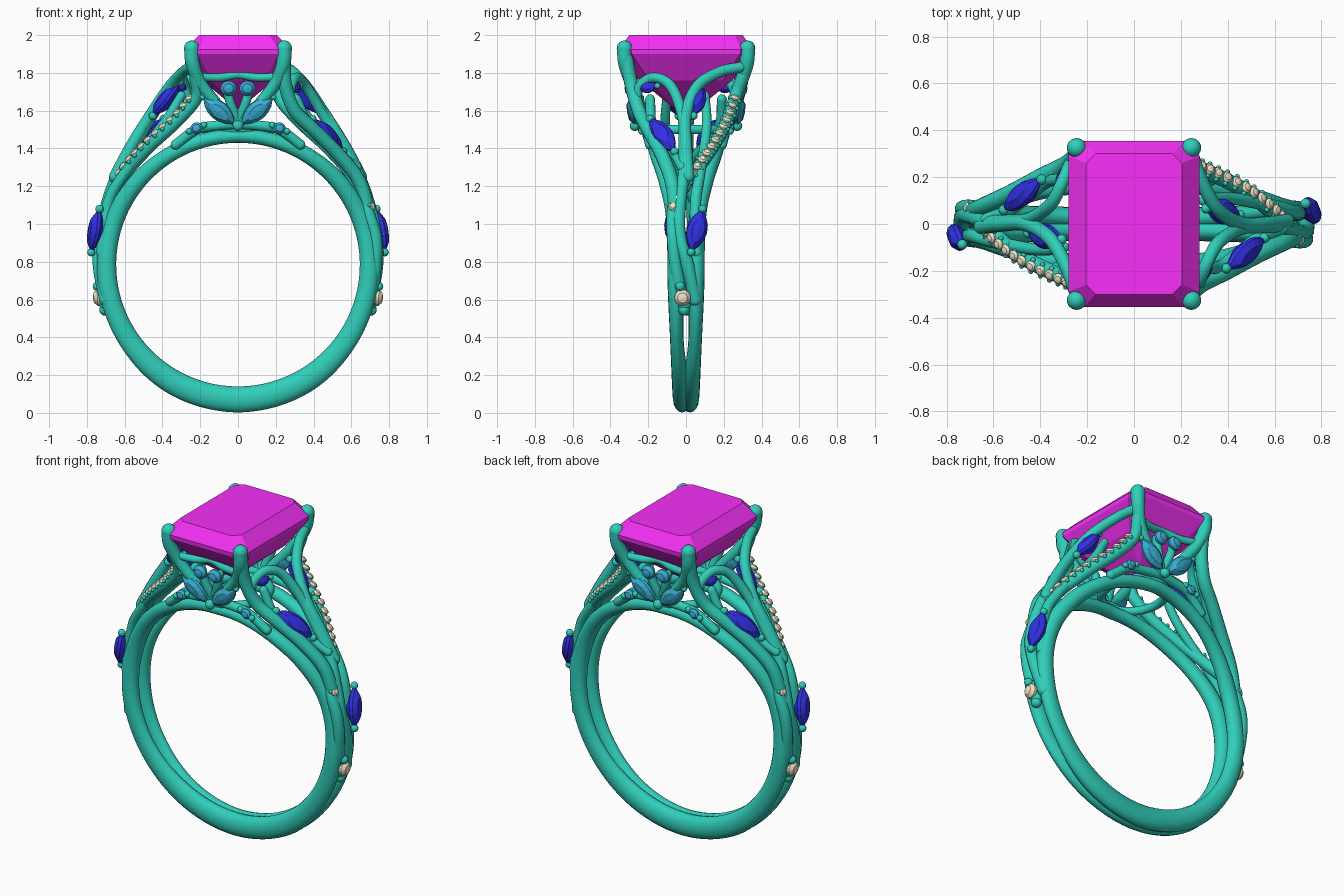
import bpy, bmesh, math
from mathutils import Vector, Matrix

if "Cube" in bpy.data.objects:
    bpy.data.objects.remove(bpy.data.objects["Cube"])

def material(name, rgb):
    m = bpy.data.materials.new(name)
    m.diffuse_color = (*rgb, 1)
    m.use_nodes = True
    m.node_tree.nodes["Principled BSDF"].inputs["Base Color"].default_value = m.diffuse_color
    return m

METAL = material("teal metal", (0.03, 0.62, 0.49))
PINK = material("magenta stone", (0.93, 0.03, 0.93))
BLUE = material("deep blue", (0.03, 0.03, 0.78))
SKY = material("light blue", (0.04, 0.42, 0.66))
CREAM = material("cream", (0.9, 0.78, 0.58))
HALF_TURN = Matrix.Rotation(math.pi, 4, 'Z')
CENTRE = Vector((0, 0, 0.785))

def finish(name, bm, mat, smooth=True, twin=True):
    """Make an object, plus its half-turn partner on the opposite side."""
    bmesh.ops.recalc_face_normals(bm, faces=bm.faces)
    me = bpy.data.meshes.new(name)
    bm.to_mesh(me)
    bm.free()
    for p in me.polygons:
        p.use_smooth = smooth
    me.materials.append(mat)
    for i in range(2 if twin else 1):
        ob = bpy.data.objects.new(name + ("_opposite" if i else ""), me)
        if i:
            ob.matrix_world = HALF_TURN
        bpy.context.collection.objects.link(ob)

def spline(pts, steps=6):
    """Catmull-Rom samples through points of any dimension."""
    P = [Vector(p) for p in pts]
    P = [2 * P[0] - P[1]] + P + [2 * P[-1] - P[-2]]
    out = []
    for a, b, c, d in zip(P, P[1:], P[2:], P[3:]):
        for k in range(steps):
            t = k / steps
            out.append(0.5 * (2*b + (c-a)*t + (2*a-5*b+4*c-d)*t*t + (3*b-a-3*c+d)*t**3))
    return out + [P[-2]]

def add_ball(bm, p, r):
    bmesh.ops.create_uvsphere(bm, u_segments=14, v_segments=8, radius=r,
                              matrix=Matrix.Translation(p))

def sweep(bm, rings, closed=False):
    loops = [[bm.verts.new(p) for p in ring] for ring in rings]
    n = len(loops[0])
    pairs = list(zip(loops, loops[1:] + loops[:1]))
    for a, b in pairs if closed else pairs[:-1]:
        for i in range(n):
            bm.faces.new((a[i], a[(i+1) % n], b[(i+1) % n], b[i]))

def tube(name, pts, r0, r1=None, twin=True, sides=12):
    """Round-ended tapered wire."""
    r1 = r1 or r0
    S = spline(pts)
    bm = bmesh.new()
    rings = []
    u = None
    for i, p in enumerate(S):
        t = (S[min(i+1, len(S)-1)] - S[max(i-1, 0)]).normalized()
        u = (t.orthogonal() if u is None else u - t * u.dot(t)).normalized()
        v = t.cross(u)
        r = r0 + (r1 - r0) * i / (len(S) - 1)
        rings.append([p + r * (math.cos(a)*u + math.sin(a)*v)
                      for a in (2*math.pi*k/sides for k in range(sides))])
    sweep(bm, rings)
    add_ball(bm, S[0], r0)
    add_ball(bm, S[-1], r1)
    finish(name, bm, METAL, twin=twin)

def ball(name, p, r):
    bm = bmesh.new()
    add_ball(bm, p, r)
    finish(name, bm, METAL)

def gem(name, a, b, width, mat, normal, power=1.0, tips=0.022):
    """Faceted gem from tip a to tip b; power 1 gives a marquise, 0.5 a round."""
    a, b = Vector(a), Vector(b)
    mid, L = (a + b) / 2, (b - a).length / 2
    u = (b - a).normalized()
    n = Vector(normal)
    n = (n - u * n.dot(u)).normalized()
    v = n.cross(u)
    bm = bmesh.new()
    rings = []
    for s, h in ((0.25, -0.45), (1, -0.08), (1, 0.08), (0.62, 0.3), (0.02, 0.36)):
        ring = []
        for k in range(16):
            c, q = math.cos(math.pi*k/8), math.sin(math.pi*k/8)
            w = math.copysign(max(0, 1 - c*c)**power, q)
            ring.append(mid + s*L*c*u + s*width/2*w*v + h*width*n)
        rings.append(ring)
    if power > 0.6:                       # keep marquise tips from collapsing
        for ring, s in zip(rings, (0.25, 1, 1, 0.62, 0.02)):
            ring[1:8] = [p + 0.0005*s*v for p in ring[1:8]]
    sweep(bm, rings)
    bmesh.ops.holes_fill(bm, edges=bm.edges)
    finish(name, bm, mat, smooth=False)
    if tips:
        ball(name + "_claw_a", a - 0.01*u, tips)
        ball(name + "_claw_b", b + 0.01*u, tips)

# Band: two rails that merge at the base and spread apart under the stone
rail_keys = [  # angle from base, y centre, y half width, radial half thickness
    (0, .022, .046, .069), (30, .030, .045, .065), (55, .048, .036, .056), (80, .055, .042, .052),
    (110, .06, .045, .05), (130, .105, .042, .045), (150, .155, .04, .04), (180, .19, .04, .036)]
half = spline(rail_keys, 8)
full = half + [Vector((360 - k[0], k[1], k[2], k[3])) for k in half[-2:0:-1]]
bm = bmesh.new()
rings = []
for ang, y, w, h in full:
    d = Vector((math.sin(math.radians(ang)), 0, -math.cos(math.radians(ang))))
    rings.append([CENTRE + d*(0.645 + h + h*math.cos(t)) + Vector((0, y + w*math.sin(t), 0))
                  for t in (2*math.pi*k/16 for k in range(16))])
sweep(bm, rings, closed=True)
finish("band_rail", bm, METAL)

# Centre stone: step-cut with clipped corners
bm = bmesh.new()
rings = []
for x, y, c, z in ((.205, .30, .04, 2.0), (.28, .355, .065, 1.925), (.278, .352, .065, 1.90),
                   (.19, .245, .05, 1.76), (.01, .06, .004, 1.61)):
    rings.append([Vector((px, py, z)) for px, py in (
        (x, -y+c), (x, y-c), (x-c, y), (-x+c, y), (-x, y-c), (-x, -y+c), (-x+c, -y), (x-c, -y))])
sweep(bm, rings)
bmesh.ops.holes_fill(bm, edges=bm.edges)
finish("centre_stone", bm, PINK, smooth=False, twin=False)

# Gallery hoop under the stone
tube("gallery_hoop", [(.17*math.cos(a), .2*math.sin(a), 1.5)
     for a in (math.pi*k/6 for k in range(13))], .025, twin=False)

# Prongs, front trim and light blue cluster (front, mirrored in x)
for s, side in ((1, "right"), (-1, "left")):
    tube("prong_" + side, [(s*.245, -.325, 1.93), (s*.24, -.322, 1.85), (s*.195, -.29, 1.74),
                           (s*.09, -.26, 1.61), (0, -.235, 1.53)], .042, .026)
    gem("leaf_gem_" + side, (s*.022, -.27, 1.535), (s*.18, -.285, 1.665), .10, SKY,
        (s*.25, -1, -.1), .8, .016)
    gem("bud_gem_" + side, (s*.05, -.295, 1.678), (s*.05, -.295, 1.758), .085, SKY,
        (0, -1, 0), .5, 0)
    gem("small_gem_" + side, (s*.19, -.235, 1.52), (s*.25, -.235, 1.495), .06, SKY,
        (s*.2, -1, 0), .5, .018)
    tube("bud_stem_" + side, [(s*.06, -.265, 1.72), (s*.04, -.26, 1.64), (0, -.235, 1.54)], .025)
    tube("small_gem_stem_" + side, [(0, -.225, 1.53), (s*.12, -.215, 1.52), (s*.22, -.21, 1.5),
                                    (s*.33, -.19, 1.42)], .027)
tube("front_swag", [(-.22, -.30, 1.78), (-.1, -.275, 1.775), (0, -.26, 1.79),
                    (.1, -.275, 1.775), (.22, -.30, 1.78)], .022)
ball("front_bead", (0, -.27, 1.52), .028)

# Vine stems on the right shoulder (half-turn copies fill the left)
pave = [(.68, -.065, 1.08), (.64, -.015, 1.19), (.58, .06, 1.29), (.46, .15, 1.42),
        (.33, .215, 1.54), (.22, .26, 1.67)]
tube("pave_stem", [(.70, -.01, .57), (.725, -.05, .75), (.728, -.068, .93)] + pave
     + [(.225, .30, 1.78)], .034, .034)
tube("curl_stem", [(.70, .05, .6), (.735, .01, .78), (.728, -.035, .95), (.69, -.03, 1.12),
                   (.63, -.01, 1.28), (.53, -.01, 1.45), (.45, -.02, 1.58), (.36, -.08, 1.73),
                   (.31, -.17, 1.775), (.28, -.245, 1.73), (.27, -.26, 1.65)], .036, .025)
tube("prong_stem", [(.65, .01, 1.25), (.56, .0, 1.42), (.46, .0, 1.58), (.36, .06, 1.73),
                    (.29, .18, 1.805), (.25, .29, 1.83)], .034, .028)
tube("inner_stem", [(.72, .055, .85), (.69, .05, 1.1), (.62, .07, 1.24), (.48, .10, 1.42),
                    (.38, .11, 1.55), (.30, .10, 1.68)], .032, .024)
tube("outer_stem", [(.70, -.05, 1.02), (.645, -.075, 1.22), (.53, -.13, 1.37), (.40, -.20, 1.5),
                    (.30, -.25, 1.6), (.25, -.29, 1.74), (.245, -.32, 1.9)], .038, .036)
tube("leaf_stem", [(.63, -.02, 1.3), (.53, -.06, 1.37), (.45, -.12, 1.44), (.37, -.18, 1.53),
                   (.31, -.19, 1.66)], .026)

# Cream bead-set row along the pave stem, spaced evenly
path = spline(pave, 24)
travel, last = 0.05, path[0]
for p in path:
    travel += (p - last).length
    last = p
    if travel >= 0.049:
        travel = 0
        n = Vector((p.x, 1.2*p.y, p.z - .785)).normalized()
        c = p + n*.032
        g = n.orthogonal().normalized()*.024
        gem("pave_gem", c - g, c + g, .048, CREAM, n, .5, 0)
        side = n.cross(Vector((-.5, .4, .7))).normalized()
        for s in (-.027, .027):
            ball("pave_bead", c + s*side - n*.006, .011)
gem("end_gem", (.735, -.018, .567), (.74, -.018, .653), .086, CREAM, (1, 0, -.15), .5, 0)
ball("end_bead_low", (.705, -.01, .545), .03)
ball("end_bead_high", (.745, -.03, .67), .025)

# Deep blue marquise leaves on the shoulder
gem("shank_leaf", (.775, .03, .86), (.735, .085, 1.07), .11, BLUE, (1, .25, .1), .8)
gem("lower_leaf", (.55, -.065, 1.39), (.40, -.185, 1.55), .11, BLUE, (.7, -.35, .5), .8)
gem("upper_leaf", (.445, .04, 1.58), (.315, .065, 1.745), .11, BLUE, (.8, .1, .6), .8)
gem("curl_leaf", (.325, -.16, 1.73), (.285, -.245, 1.72), .065, BLUE, (.8, -.3, .3), .7, .016)
